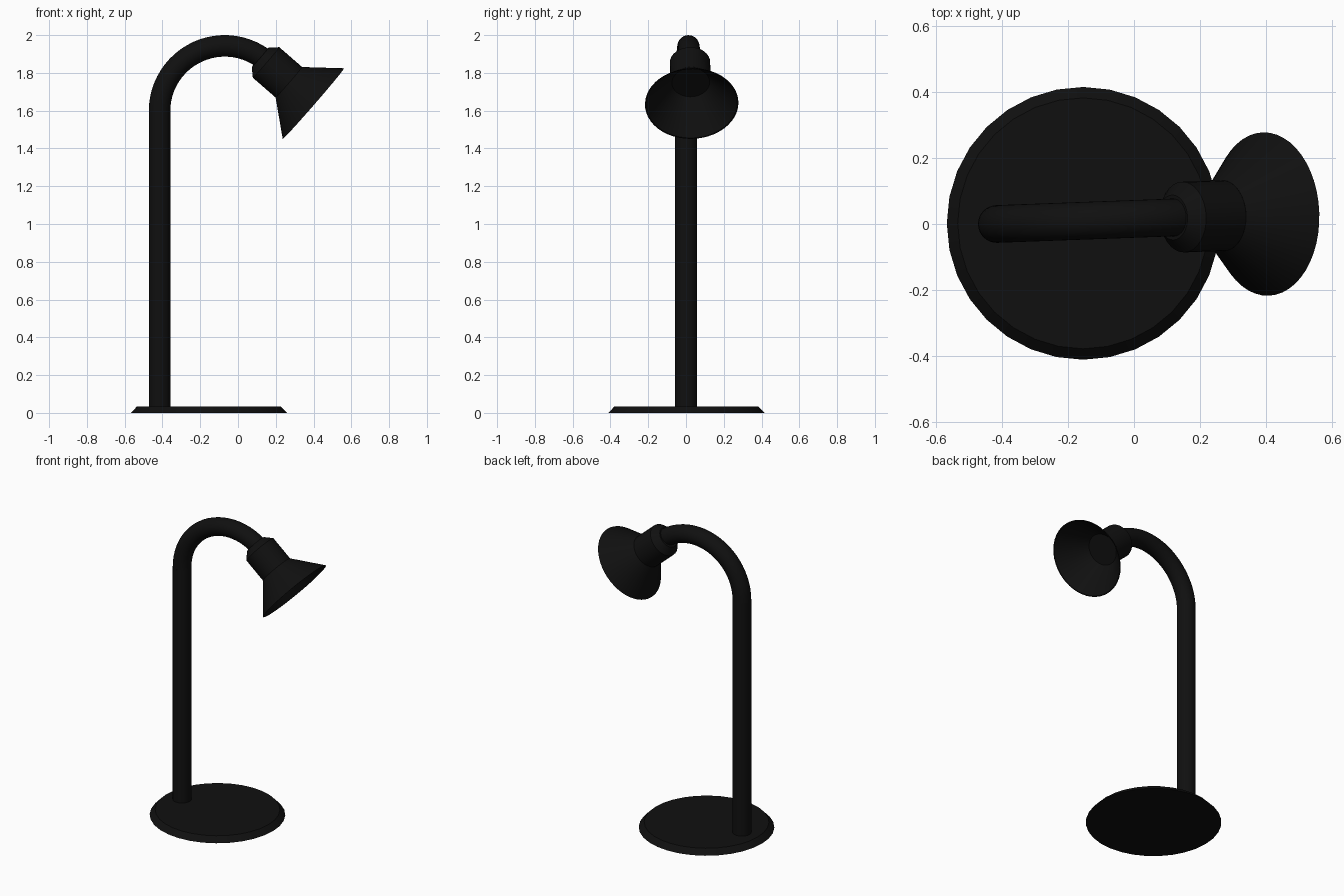
import bpy, bmesh, math
from mathutils import Matrix, Vector

if "Cube" in bpy.data.objects:
    bpy.data.objects.remove(bpy.data.objects["Cube"])

POST_X, TUBE_R = -0.4155, 0.057
ARC_X, ARC_Z = -0.07, 1.5975          # centre of the gooseneck bend
YAW = 0.037                           # slight swing of the upper arm about the post

black = bpy.data.materials.new("black")
black.diffuse_color = (0.005, 0.005, 0.005, 1)
black.use_nodes = True
black.node_tree.nodes["Principled BSDF"].inputs["Base Color"].default_value = black.diffuse_color


def finish(name, bm, angle=35):
    bmesh.ops.remove_doubles(bm, verts=bm.verts, dist=1e-5)
    bmesh.ops.recalc_face_normals(bm, faces=bm.faces)
    me = bpy.data.meshes.new(name)
    bm.to_mesh(me)
    bm.free()
    ob = bpy.data.objects.new(name, me)
    bpy.context.collection.objects.link(ob)
    me.materials.append(black)
    bpy.ops.object.select_all(action='DESELECT')
    ob.select_set(True)
    bpy.context.view_layer.objects.active = ob
    bpy.ops.object.shade_smooth_by_angle(angle=math.radians(angle))
    return ob


def lathe(name, profile, segs, matrix):
    """Revolve (radius, height) points about local z."""
    bm = bmesh.new()
    vs = [bm.verts.new((r, 0, z)) for r, z in profile]
    es = [bm.edges.new(p) for p in zip(vs, vs[1:])]
    bmesh.ops.spin(bm, geom=vs + es, cent=(0, 0, 0), axis=(0, 0, 1),
                   angle=2 * math.pi, steps=segs, use_merge=True)
    bmesh.ops.transform(bm, matrix=matrix, verts=bm.verts)
    return finish(name, bm)


# Swing everything above the post about the post axis
pivot = Matrix.Translation((POST_X, 0, 0))
swing = pivot @ Matrix.Rotation(YAW, 4, 'Z') @ pivot.inverted()

# Round base with bevelled rim
lathe("base", [(0, 0), (0.413, 0), (0.38, 0.035), (0, 0.035)], 32,
      Matrix.Translation((-0.154, 0.002, 0)))

# Upright post
lathe("post", [(0, 0.035), (TUBE_R, 0.035), (TUBE_R, ARC_Z), (0, ARC_Z)], 32, pivot)

# Gooseneck: disc swept around the bend
axis = Vector((0.755, 0, -0.656)).normalized()
bend = math.pi / 2 + math.atan2(-axis.z, axis.x)
bm = bmesh.new()
bmesh.ops.create_circle(bm, cap_ends=True, segments=32, radius=TUBE_R,
                        matrix=Matrix.Translation((POST_X, 0, ARC_Z)))
bmesh.ops.spin(bm, geom=bm.verts[:] + bm.edges[:] + bm.faces[:],
               cent=(ARC_X, 0, ARC_Z), axis=(0, 1, 0), angle=bend, steps=24)
bmesh.ops.transform(bm, matrix=swing, verts=bm.verts)
finish("gooseneck", bm)

# Lamp head, revolved about the tilted axis with its origin at the rim centre
head = swing @ Matrix.Translation((0.3995, 0, 1.6375)) @ axis.to_track_quat('Z', 'Y').to_matrix().to_4x4()
lathe("socket", [(0, -0.373), (0.068, -0.373), (0.107, -0.332),
                 (0.107, -0.172), (0, -0.172)], 32, head)
lathe("shade", [(0.107, -0.172), (0.2475, 0), (0.241, 0), (0.1, -0.17), (0, -0.17)],
      48, head)
